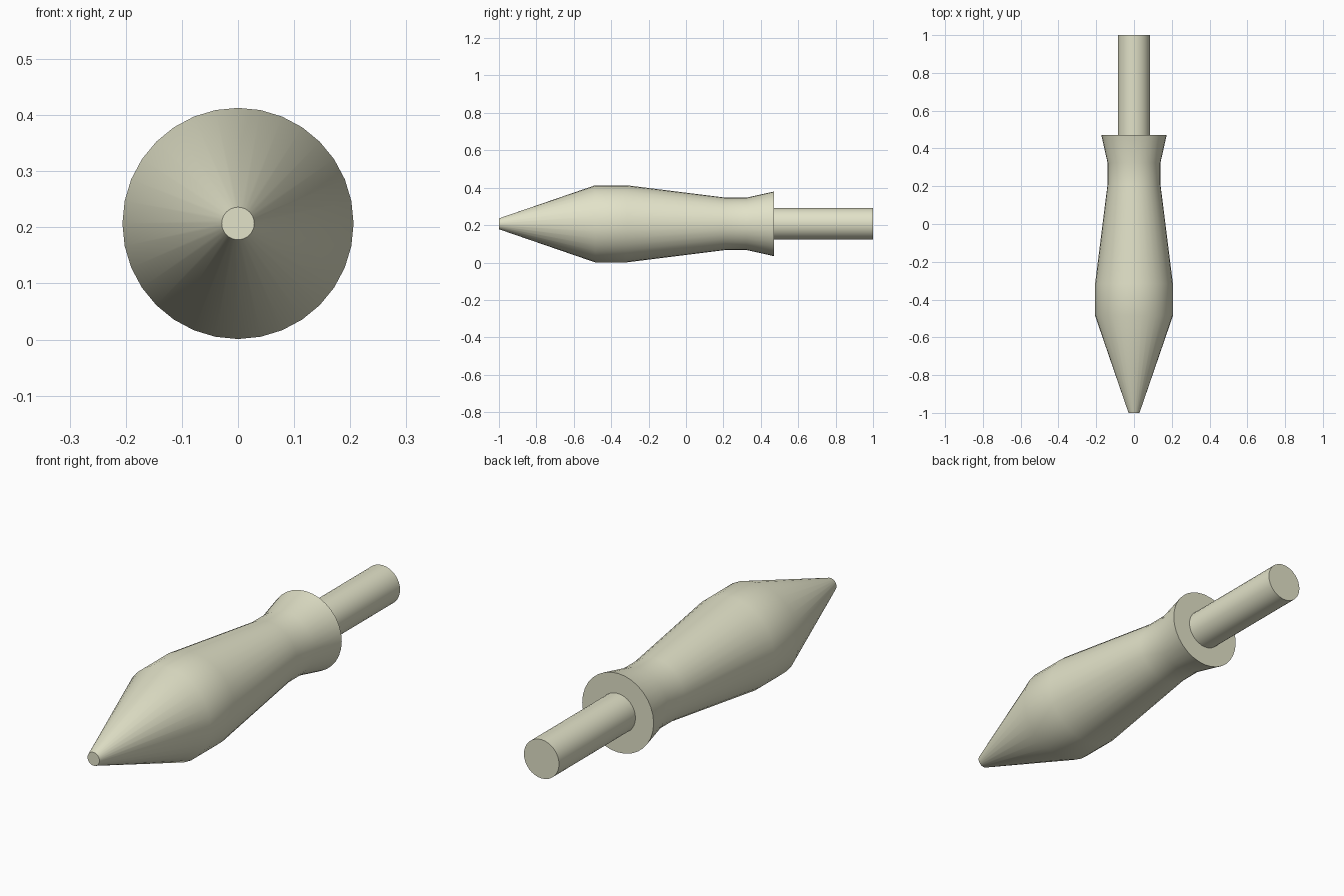
import bpy, bmesh
from math import cos, sin, pi, radians

if "Cube" in bpy.data.objects:
    bpy.data.objects.remove(bpy.data.objects["Cube"])

SIDES = 32
AXIS_Z = 0.207

mat = bpy.data.materials.new("pale_cream")
mat.diffuse_color = (0.76, 0.76, 0.58, 1)
mat.use_nodes = True
mat.node_tree.nodes["Principled BSDF"].inputs["Base Color"].default_value = mat.diffuse_color


def lathe(name, profile):
    """Turn (y, radius) points around the long axis and cap both ends."""
    bm = bmesh.new()
    rings = []
    for y, r in profile:
        rings.append([bm.verts.new((r * cos(2 * pi * i / SIDES), y,
                                    AXIS_Z + r * sin(2 * pi * i / SIDES)))
                      for i in range(SIDES)])
    for a, b in zip(rings, rings[1:]):
        for i in range(SIDES):
            j = (i + 1) % SIDES
            bm.faces.new((a[i], a[j], b[j], b[i]))
    bm.faces.new(rings[0])
    bm.faces.new(rings[-1])
    bmesh.ops.recalc_face_normals(bm, faces=bm.faces)
    mesh = bpy.data.meshes.new(name)
    bm.to_mesh(mesh)
    bm.free()
    mesh.materials.append(mat)
    obj = bpy.data.objects.new(name, mesh)
    bpy.context.collection.objects.link(obj)
    bpy.ops.object.select_all(action='DESELECT')
    obj.select_set(True)
    bpy.context.view_layer.objects.active = obj
    bpy.ops.object.shade_smooth_by_angle(angle=radians(35))
    return obj


# Tapered body: blunt tip, belly, waist and flared collar
lathe("tapered_body", [(-1.0, 0.029), (-0.486, 0.206), (-0.316, 0.206),
                       (0.21, 0.14), (0.324, 0.14), (0.471, 0.173)])

# Straight shaft set into the collar
lathe("shaft", [(0.46, 0.085), (1.0, 0.085)])
